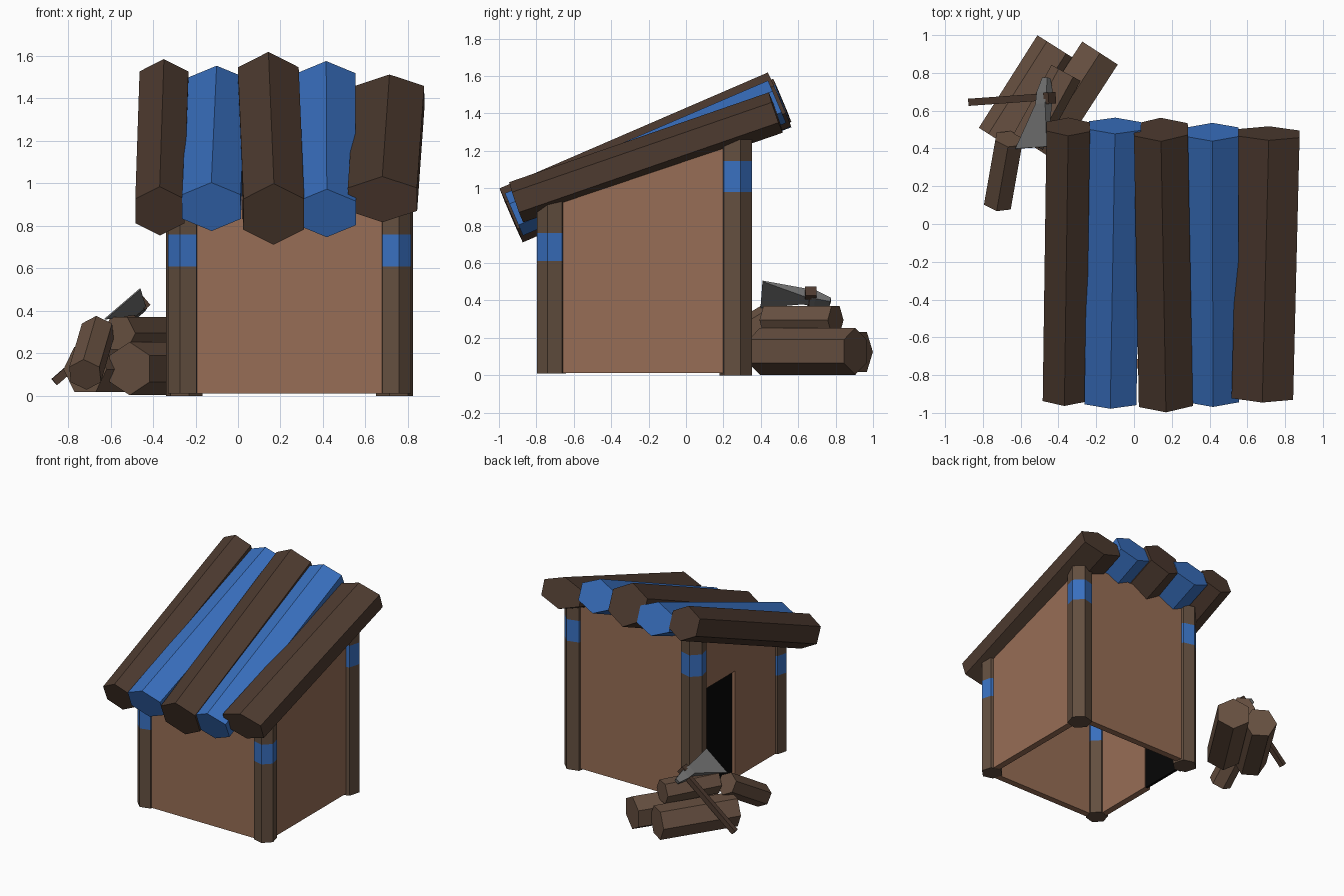
import bpy, bmesh
from math import cos, sin, radians
from mathutils import Vector

if "Cube" in bpy.data.objects:
    bpy.data.objects.remove(bpy.data.objects["Cube"])


def material(name, rgb):
    m = bpy.data.materials.new(name)
    m.diffuse_color = (*rgb, 1)
    m.use_nodes = True
    m.node_tree.nodes["Principled BSDF"].inputs["Base Color"].default_value = m.diffuse_color
    return m


DARK = material("dark_wood", (0.075, 0.043, 0.029))
BLUE = material("blue_paint", (0.040, 0.160, 0.520))
WALL = material("wall_wood", (0.310, 0.155, 0.092))
POST = material("post_wood", (0.125, 0.077, 0.050))
PILE = material("firewood", (0.135, 0.080, 0.052))
STEEL = material("steel", (0.160, 0.160, 0.160))
BLACK = material("door_shadow", (0.002, 0.002, 0.002))


def loft(name, rings, mats):
    """Skin matching rings into a closed solid; one material per section."""
    bm = bmesh.new()
    vs = [[bm.verts.new(p) for p in r] for r in rings]
    n = len(vs[0])
    for s in range(len(vs) - 1):
        for k in range(n):
            j = (k + 1) % n
            f = bm.faces.new((vs[s][k], vs[s][j], vs[s + 1][j], vs[s + 1][k]))
            f.material_index = min(s, len(mats) - 1)
    bm.faces.new(vs[0])
    bm.faces.new(vs[-1]).material_index = len(mats) - 1
    bmesh.ops.recalc_face_normals(bm, faces=bm.faces)
    me = bpy.data.meshes.new(name)
    bm.to_mesh(me)
    bm.free()
    for m in mats:
        me.materials.append(m)
    ob = bpy.data.objects.new(name, me)
    bpy.context.collection.objects.link(ob)
    return ob


def beam(name, a, b, w, h, mat, sides=6, flat=False):
    """Log between two end centres; w and h are half width and half height."""
    a, b = Vector(a), Vector(b)
    axis = (b - a).normalized()
    side = axis.cross(Vector((0, 0, 1))).normalized()
    up = side.cross(axis)
    off = 0 if flat else 180 / sides
    angs = [radians(off + 360 / sides * k) for k in range(sides)]
    mx = max(cos(t) for t in angs)
    my = max(sin(t) for t in angs)
    ring = [side * (cos(t) / mx * w) + up * (sin(t) / my * h) for t in angs]
    return loft(name, [[c + p for p in ring] for c in (a, b)], [mat])


# Corner posts with a painted band each
def post(name, x, y, r, turn, heights):
    ring = [(x + r * cos(radians(turn + 60 * k)), y + r * sin(radians(turn + 60 * k)))
            for k in range(6)]
    loft(name, [[(px, py, z) for px, py in ring] for z in heights],
         [POST, BLUE, POST])


MID, HALF = 0.242, 0.495
for label, s in (("left", -1), ("right", 1)):
    post("front_post_" + label, MID + s * HALF, -0.72, 0.08, -15 * s,
         (0.01, 0.61, 0.76, 0.95))
    post("back_post_" + label, MID + s * HALF, 0.267, 0.09, 15 * s,
         (0.0, 0.98, 1.145, 1.30))


# Walls: side profiles in y and z, extruded along x
def top(y):
    return 1.19 + 0.35 * y


def wall(name, profile, x0, x1, mat=WALL):
    loft(name, [[(x, y, z) for y, z in profile] for x in (x0, x1)], [mat])


def slab(y0, y1, z0=0.012):
    return [(y0, z0), (y1, z0), (y1, top(y1)), (y0, top(y0))]


wall("front_wall", slab(-0.765, -0.715), -0.25, 0.735)
wall("back_wall", slab(0.265, 0.315), -0.25, 0.735)
wall("right_wall", slab(-0.72, 0.27), 0.725, 0.775)
d0, d1, dz = -0.17, 0.17, 0.83
wall("left_wall", [(-0.72, 0.012), (d0, 0.012), (d0, dz), (d1, dz), (d1, 0.012),
                   (0.27, 0.012), (0.27, top(0.27)), (-0.72, top(-0.72))],
     -0.295, -0.245)
wall("doorway", [(d0, 0.012), (d1, 0.012), (d1, dz), (d0, dz)], -0.27, -0.25, BLACK)

# Roof logs, alternating dark and blue: front centre, back centre, half sizes
ROOF = [
    ((-0.368, -0.915, 0.870), (-0.348, 0.515, 1.470), 0.115, 0.125, DARK),
    ((-0.125, -0.935, 0.890), (-0.100, 0.520, 1.440), 0.138, 0.122, BLUE),
    ((0.168, -0.935, 0.855), (0.142, 0.500, 1.475), 0.143, 0.157, DARK),
    ((0.418, -0.920, 0.860), (0.415, 0.487, 1.463), 0.137, 0.123, BLUE),
    ((0.680, -0.908, 0.925), (0.714, 0.480, 1.405), 0.163, 0.114, DARK),
]
for i, (a, b, w, h, m) in enumerate(ROOF):
    beam(f"roof_log_{i + 1}", a, b, w, h, m)

# Firewood pile
beam("firewood_outer", (-0.72, 0.445, 0.125), (-0.41, 0.935, 0.125), 0.12, 0.106, PILE, flat=True)
beam("firewood_inner", (-0.51, 0.395, 0.128), (-0.18, 0.905, 0.128), 0.112, 0.125, PILE)
beam("firewood_top", (-0.56, 0.435, 0.295), (-0.36, 0.80, 0.295), 0.088, 0.076, PILE, flat=True)
beam("firewood_leaning", (-0.72, 0.11, 0.10), (-0.66, 0.45, 0.305), 0.072, 0.083, PILE)

# Axe resting on the pile
beam("axe_handle", (-0.865, 0.645, 0.065), (-0.445, 0.675, 0.43), 0.019, 0.019, DARK, sides=4)
E = Vector((-0.475, 0.665, 0.415))
u = Vector((0.76, 0.05, 0.65)).normalized()
v = Vector((-0.1, -0.97, 0.2)).normalized()
n = u.cross(v).normalized()
STATIONS = [(-0.11, -0.018, 0.018, 0.014), (-0.03, -0.034, 0.034, 0.028),
            (0.035, -0.034, 0.034, 0.028), (0.265, -0.165, 0.055, 0.003)]
loft("axe_head", [[E + v * d + u * p + n * q
                   for p, q in ((lo, -t), (hi, -t), (hi, t), (lo, t))]
                  for d, lo, hi, t in STATIONS], [STEEL])
beam("axe_wedge", E + u * 0.02, E + u * 0.055, 0.03, 0.03, DARK, sides=4)
